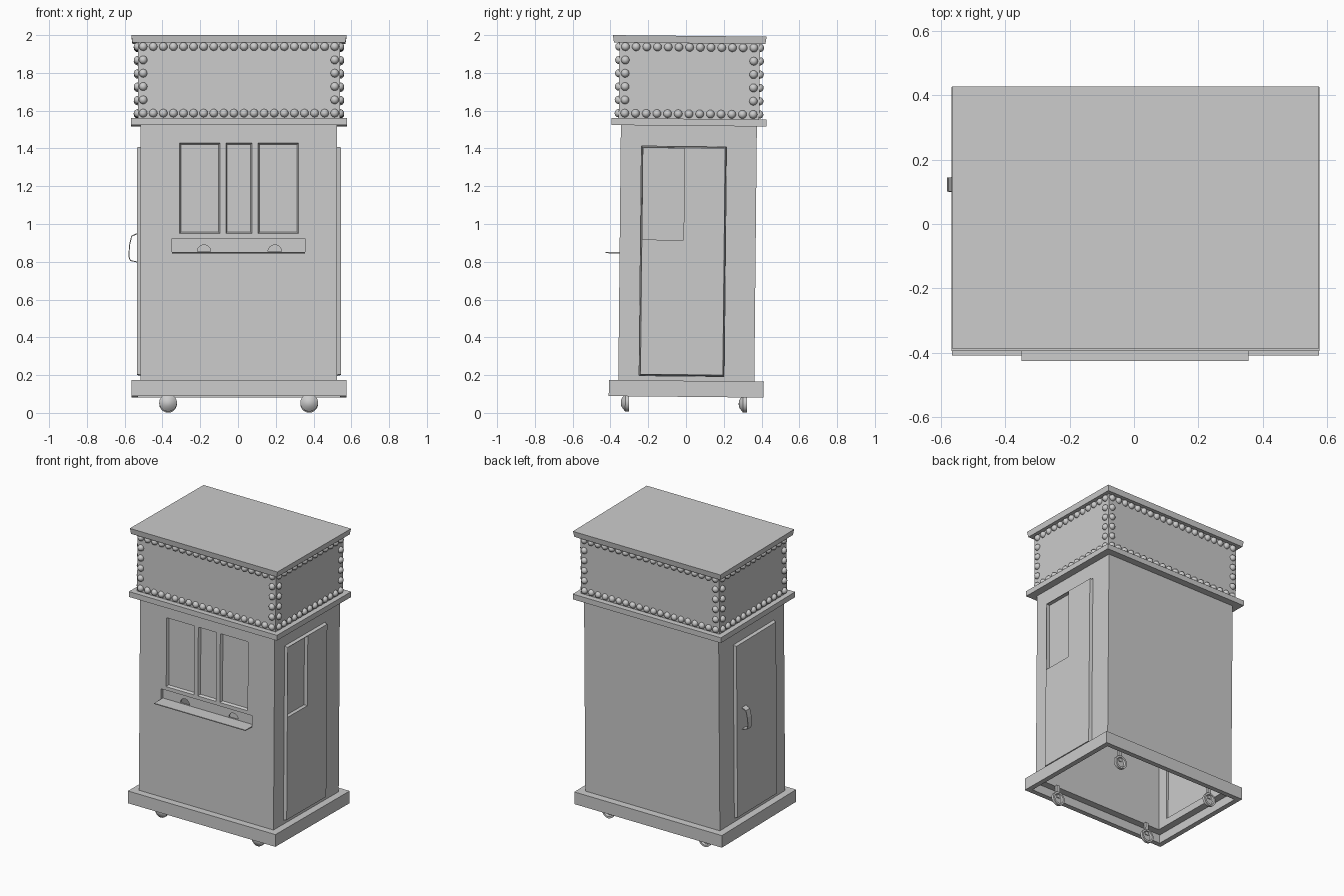
import bpy, bmesh, math
from mathutils import Matrix, Vector

if "Cube" in bpy.data.objects:
    bpy.data.objects.remove(bpy.data.objects["Cube"])

grey = bpy.data.materials.new("plain_grey")
grey.use_nodes = True
grey.diffuse_color = (0.6, 0.6, 0.6, 1)
grey.node_tree.nodes["Principled BSDF"].inputs["Base Color"].default_value = (0.6, 0.6, 0.6, 1)
LEAN = Matrix.Rotation(-0.01, 4, 'X')   # the whole booth leans back slightly
MID = 0.005                             # centre of the booth in x
parts = []


def finish(name, bm):
    bmesh.ops.recalc_face_normals(bm, faces=bm.faces)
    mesh = bpy.data.meshes.new(name)
    bm.to_mesh(mesh)
    bm.free()
    mesh.materials.append(grey)
    obj = bpy.data.objects.new(name, mesh)
    bpy.context.collection.objects.link(obj)
    parts.append(obj)
    return obj


def box(name, lo, hi, axis=None, side=1, taper=0.0):
    """Box between two corners; one face may be shrunk by taper."""
    bm = bmesh.new()
    bmesh.ops.create_cube(bm, size=1)
    for v in bm.verts:
        signs = [1 if c > 0 else -1 for c in v.co]
        for i in range(3):
            v.co[i] = hi[i] if signs[i] > 0 else lo[i]
            if axis is not None and i != axis and signs[axis] == side:
                v.co[i] -= signs[i] * taper
    return finish(name, bm)


def slab(name, hx, hy, z0, z1, **kw):
    return box(name, (MID - hx, -hy, z0), (MID + hx, hy, z1), **kw)


def prism(name, points, y0, y1):
    """Outline in x and z, extruded along y."""
    bm = bmesh.new()
    face = bm.faces.new([bm.verts.new((x, y0, z)) for x, z in points])
    new = bmesh.ops.extrude_face_region(bm, geom=[face])["geom"]
    bmesh.ops.translate(bm, vec=(0, y1 - y0, 0),
                        verts=[g for g in new if isinstance(g, bmesh.types.BMVert)])
    return finish(name, bm)


def activate(obj):
    bpy.ops.object.select_all(action='DESELECT')
    obj.select_set(True)
    bpy.context.view_layer.objects.active = obj


def cut(target, cutters):
    activate(target)
    for c in cutters:
        c.hide_render = True
        mod = target.modifiers.new("cut", 'BOOLEAN')
        mod.operation, mod.solver, mod.object = 'DIFFERENCE', 'EXACT', c
        bpy.ops.object.modifier_apply(modifier=mod.name)
        parts.remove(c)
        bpy.data.objects.remove(c)


# Base: skirt that is open underneath
base = slab("base", 0.57, 0.41, 0.085, 0.17)
cut(base, [slab("skirt_hollow", 0.535, 0.375, 0.05, 0.145),
           slab("floor_hole", 0.485, 0.325, 0.1, 0.2)])

# Hollow cabinet with door openings, window recesses and tray slots
body = slab("cabinet", 0.52, 0.36, 0.17, 1.52)
cutters = [slab("cavity", 0.485, 0.325, 0.1, 1.49)]
DOOR_Y, DOOR_Z = (-0.25, 0.2), (0.195, 1.41)
for s in (-1, 1):
    a, b = sorted((MID + s * 0.45, MID + s * 0.6))
    cutters.append(box("door_opening", (a, DOOR_Y[0], DOOR_Z[0]), (b, DOOR_Y[1], DOOR_Z[1])))
for x0, x1 in ((-0.31, -0.095), (-0.065, 0.075), (0.105, 0.32)):
    cutters.append(box("window_recess", (x0, -0.361, 0.945), (x1, -0.342, 1.425),
                       axis=1, side=1, taper=0.008))
cutters.append(box("tray_recess", (-0.35, -0.4, 0.845), (0.355, -0.337, 0.92)))
for x in (-0.18, 0.195):
    arc = [(x + 0.036 * math.cos(t * math.pi / 12), 0.85 + 0.036 * math.sin(t * math.pi / 12))
           for t in range(13)]
    cutters.append(prism("slot", arc, -0.37, -0.3))
cut(body, cutters)

# Tray shelf under the slots
box("tray_shelf", (-0.35, -0.434, 0.841), (0.355, -0.337, 0.847))

# Side doors, the left one with a sunken window
for s, name in ((1, "left_door"), (-1, "right_door")):
    a, b = sorted((MID + s * 0.5, MID + s * 0.54))
    door = box(name, (a, DOOR_Y[0], DOOR_Z[0]), (b, DOOR_Y[1], DOOR_Z[1]),
               axis=0, side=s, taper=0.007)
    if s > 0:
        cut(door, [box("door_window", (b - 0.026, DOOR_Y[0] + 0.01, 0.915),
                       (b + 0.02, -0.022, DOOR_Z[1] - 0.01))])

# Bent strip handle on the right door
bm = bmesh.new()
path = [(-0.534, 0.95), (-0.563, 0.937), (-0.574, 0.89), (-0.578, 0.83),
        (-0.57, 0.808), (-0.534, 0.8)]
rows = [[bm.verts.new((x, y, z)) for x, z in path] for y in (0.092, 0.136)]
for i in range(len(path) - 1):
    bm.faces.new((rows[0][i], rows[0][i + 1], rows[1][i + 1], rows[1][i]))
handle = finish("door_handle", bm)
activate(handle)
mod = handle.modifiers.new("thickness", 'SOLIDIFY')
mod.thickness, mod.offset = 0.005, 0
bpy.ops.object.modifier_apply(modifier=mod.name)

# Cornice, sign box and roof
slab("cornice", 0.572, 0.41, 1.52, 1.557)
SX, SY = 0.535, 0.372
slab("sign_box", SX, SY, 1.557, 1.957)
slab("roof", 0.57, 0.407, 1.957, 1.996, axis=2, side=-1, taper=0.006)

# Bulbs around the edge of each sign face
bm = bmesh.new()
ROWS = [1.583 + 0.0705 * i for i in range(6)]


def bulb(x, y, z):
    bmesh.ops.create_uvsphere(bm, u_segments=12, v_segments=8, radius=0.022,
                              matrix=Matrix.Translation((MID + x, y, z)))


for reach, off, count, along_x in ((0.507, SY, 20, True), (0.34, SX, 13, False)):
    for i in range(count):
        u = -reach + 2 * reach * i / (count - 1)
        heights = ROWS if i in (0, count - 1) else (ROWS[0], ROWS[-1])
        for z in heights:
            for s in (-1, 1):
                bulb(*((u, s * off) if along_x else (s * off, u)), z)
bulbs = finish("sign_bulbs", bm)
activate(bulbs)
bpy.ops.object.shade_smooth()

# Casters: domed to the front, dished behind
profile = [(0, -0.024), (0.02, -0.021), (0.037, -0.008), (0.047, 0.0),
           (0.047, 0.02), (0.034, 0.02), (0.03, 0.006), (0, 0.006)]
for x in (-0.37, 0.377):
    for y in (-0.322, 0.302):
        where = ("left" if x > 0 else "right") + ("_front" if y < 0 else "_back")
        bm = bmesh.new()
        vs = [bm.verts.new((r, d, 0)) for r, d in profile]
        edges = [bm.edges.new(p) for p in zip(vs, vs[1:])]
        bmesh.ops.spin(bm, geom=vs + edges, cent=(0, 0, 0), axis=(0, 1, 0),
                       angle=2 * math.pi, steps=20)
        bmesh.ops.remove_doubles(bm, verts=bm.verts, dist=0.0005)
        bmesh.ops.translate(bm, verts=bm.verts, vec=Vector((x, y, 0.051)))
        activate(finish(where + "_caster", bm))
        bpy.ops.object.shade_smooth_by_angle(angle=math.radians(35))
        box(where + "_caster_stem", (x - 0.012, y - 0.006, 0.06), (x + 0.012, y + 0.012, 0.15))

for obj in parts:
    obj.data.transform(LEAN)
